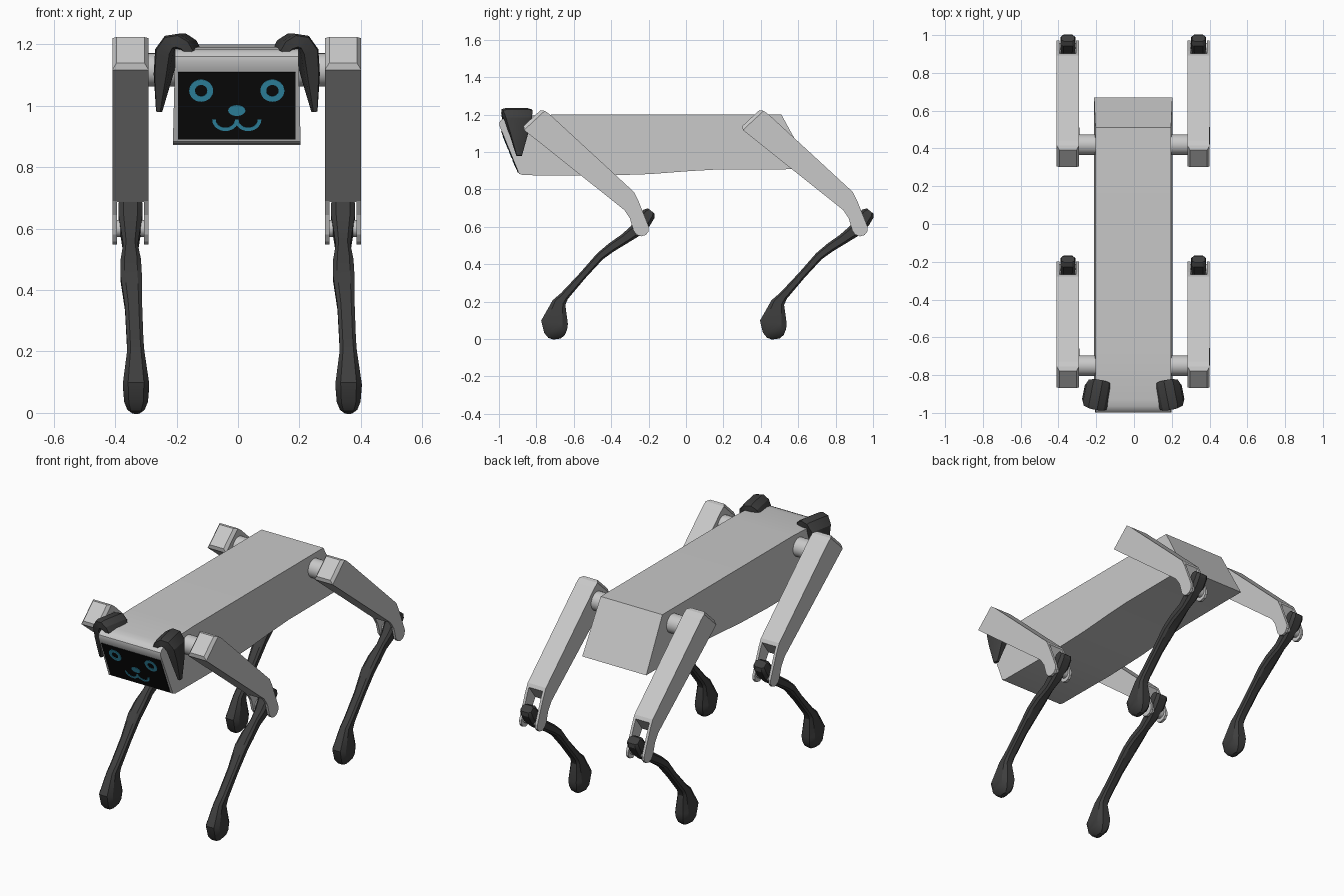
import bpy, bmesh, math
from mathutils import Matrix, Vector

if "Cube" in bpy.data.objects:
    bpy.data.objects.remove(bpy.data.objects["Cube"])

CX = -0.004            # body centre line
LEG_X, STRIDE = 0.346, 1.17


def material(name, rgb):
    m = bpy.data.materials.new(name)
    m.use_nodes = True
    m.diffuse_color = (*rgb, 1)
    m.node_tree.nodes["Principled BSDF"].inputs["Base Color"].default_value = (*rgb, 1)
    return m


GREY = material("light_grey", (0.58, 0.58, 0.58))
DARK = material("charcoal", (0.048, 0.048, 0.048))
BLACK = material("screen_black", (0.004, 0.004, 0.004))
BLUE = material("face_blue", (0.04, 0.33, 0.5))


def finish(name, bm, mat, smooth=30):
    bmesh.ops.recalc_face_normals(bm, faces=bm.faces)
    me = bpy.data.meshes.new(name)
    bm.to_mesh(me)
    bm.free()
    me.materials.append(mat)
    ob = bpy.data.objects.new(name, me)
    bpy.context.collection.objects.link(ob)
    if smooth:
        bpy.ops.object.select_all(action='DESELECT')
        ob.select_set(True)
        bpy.context.view_layer.objects.active = ob
        bpy.ops.object.shade_smooth_by_angle(angle=math.radians(smooth))
    return ob


def prism(profile, half, x=0.0, y=0.0):
    """Side profile (y, z) extruded across x; half is the half width at a height."""
    bm = bmesh.new()
    a, b = [[bm.verts.new((x + s * half(v), y + u, v)) for u, v in profile] for s in (-1, 1)]
    n = len(profile)
    bm.faces.new(a)
    bm.faces.new(b[::-1])
    sides = [bm.faces.new((a[i], b[i], b[(i + 1) % n], a[(i + 1) % n])) for i in range(n)]
    bmesh.ops.recalc_face_normals(bm, faces=bm.faces)
    return bm, sides


def loft(path, place, k=0.6):
    """Chamfered box sections (a, b, half thickness, half width, offset) along a path."""
    bm = bmesh.new()
    section = [(1, -k), (1, k), (k, 1), (-k, 1), (-1, k), (-1, -k), (-k, -1), (k, -1)]
    rings = []
    for i, (a, b, t, w, off) in enumerate(path):
        p, q = path[max(i - 1, 0)], path[min(i + 1, len(path) - 1)]
        d = Vector((q[0] - p[0], q[1] - p[1])).normalized()
        rings.append([bm.verts.new(place(a - d.y * t * s, b + d.x * t * s, off + w * c))
                      for s, c in section])
    for r, s in zip(rings, rings[1:]):
        for i in range(8):
            j = (i + 1) % 8
            bm.faces.new((r[i], r[j], s[j], s[i]))
    bm.faces.new(rings[0])
    bm.faces.new(rings[-1])
    return bm


def rod(name, mat, centre, radius, length):
    bm = bmesh.new()
    m = Matrix.Translation(centre) @ Matrix.Rotation(math.pi / 2, 4, 'Y')
    bmesh.ops.create_cone(bm, cap_ends=True, segments=32, radius1=radius,
                          radius2=radius, depth=length, matrix=m)
    return finish(name, bm, mat)


# Body with rounded brow and sloping tail end
body = [(-0.893, 0.884), (-0.988, 1.118), (-0.998, 1.143), (-0.997, 1.16), (-0.985, 1.175),
        (-0.965, 1.184), (-0.93, 1.19), (-0.7, 1.2), (0.51, 1.2), (0.67, 0.908),
        (0.18, 0.907), (0.02, 0.898), (-0.19, 0.882), (-0.46, 0.873), (-0.87, 0.876)]
bm, _ = prism(body, lambda z: 0.2 + 0.025 * (1.2 - z), CX)
finish("body", bm, GREY)

# Face plates lie in the tilted front plane
FACE = Matrix.Translation((CX, -0.941, 1.0)) @ Matrix.Rotation(math.radians(112.1), 4, 'X')


def plate(name, mat, outer, inner=None, closed=True, lift=0.0, thick=0.004):
    """Thin plate: one outline, or a band between two matching outlines."""
    bm = bmesh.new()
    a = [bm.verts.new((u, v, lift)) for u, v in outer]
    if inner:
        b = [bm.verts.new((u, v, lift)) for u, v in inner]
        for i in range(len(a) if closed else len(a) - 1):
            j = (i + 1) % len(a)
            bm.faces.new((a[i], a[j], b[j], b[i]))
    else:
        bm.faces.new(a)
    bmesh.ops.recalc_face_normals(bm, faces=bm.faces)
    ext = bmesh.ops.extrude_face_region(bm, geom=bm.faces[:], use_keep_orig=True)
    verts = [g for g in ext["geom"] if isinstance(g, bmesh.types.BMVert)]
    bmesh.ops.translate(bm, verts=verts, vec=(0, 0, thick))
    bm.transform(FACE)
    finish(name, bm, mat, 0)


def oval(cx, cy, rx, ry, n=32):
    return [(cx + rx * math.cos(math.tau * i / n), cy + ry * math.sin(math.tau * i / n))
            for i in range(n)]


plate("screen", BLACK, [(-0.192, -0.118), (0.192, -0.118), (0.192, 0.118), (-0.192, 0.118)],
      lift=-0.001)
for side, s in (("right", -1), ("left", 1)):
    plate(side + "_eye", BLUE, oval(s * 0.116, 0.055, 0.039, 0.039),
          oval(s * 0.116, 0.055, 0.02, 0.02), lift=0.003, thick=0.002)
    # Mouth half: an arc drooping from the middle to the cheek
    arcs = []
    for r in (0.006, -0.006):
        angles = [math.pi + math.pi * i / 14 for i in range(15)]
        arcs.append([(s * (0.037 + (0.037 + r) * math.cos(t)), -0.047 + (0.034 + r) * math.sin(t))
                     for t in angles])
    plate(side + "_mouth", BLUE, arcs[0], arcs[1], closed=False, lift=0.003, thick=0.002)
plate("nose", BLUE, oval(0, -0.015, 0.028, 0.019), lift=0.003, thick=0.002)

# Floppy ears: curl over the brow, then taper downward
ear = [(0.138, 1.172, 0.016), (0.155, 1.197, 0.021), (0.18, 1.21, 0.025), (0.207, 1.205, 0.028),
       (0.228, 1.175, 0.03), (0.24, 1.1, 0.025), (0.254, 0.98, 0.008)]
for side, s in (("right", -1), ("left", 1)):
    path = [(a, b, t, 0.014 + 0.29 * (b - 0.98), 0) for a, b, t in ear]
    bm = loft(path, lambda a, b, w: (s * (a - 0.2), w, b), 0.75)
    bm.transform(Matrix.Translation((CX + s * 0.2, -0.902, 0)) @
                 Matrix.Rotation(math.radians(s * 11), 4, 'Z'))
    finish(side + "_ear", bm, DARK)

# Legs
upper = [(-0.866, 1.117), (-0.755, 1.22), (-0.727, 1.2), (-0.278, 0.786), (-0.255, 0.74),
         (-0.199, 0.6), (-0.2, 0.575), (-0.215, 0.556), (-0.24, 0.549), (-0.265, 0.558),
         (-0.281, 0.58), (-0.3, 0.645), (-0.33, 0.69)]
slot = [(-0.354, 0.652), (-0.24, 0.805), (-0.1, 0.7), (-0.25, 0.45)]
lower = [(-0.186, 0.685, 0.022, 0.034, 0), (-0.198, 0.67, 0.037, 0.039, 0),
         (-0.225, 0.63, 0.04, 0.039, 0), (-0.275, 0.575, 0.034, 0.03, 0),
         (-0.33, 0.535, 0.028, 0.024, 0), (-0.4, 0.489, 0.025, 0.033, 0.001),
         (-0.46, 0.442, 0.022, 0.035, 0.002), (-0.55, 0.342, 0.02, 0.028, 0.01),
         (-0.65, 0.23, 0.024, 0.027, 0.015), (-0.679, 0.195, 0.036, 0.028, 0.017),
         (-0.703, 0.09, 0.072, 0.043, 0.018), (-0.697, 0.042, 0.062, 0.039, 0.018),
         (-0.692, 0.014, 0.045, 0.028, 0.018), (-0.69, 0.0, 0.02, 0.012, 0.018)]

for end, dy in (("front", 0), ("back", STRIDE)):
    for side, s in (("right", -1), ("left", 1)):
        name, x = f"{end}_{side}_", CX + s * LEG_X
        # Upper leg with raised hip cap and forked knee
        bm, sides = prism(upper, lambda z: 0.059, x, dy)
        bmesh.ops.inset_individual(bm, faces=[sides[0]], thickness=0.02, depth=0.018)
        leg = finish(name + "upper_leg", bm, GREY, 0)
        cutter = finish("slot_cutter", prism(slot, lambda z: 0.044, x, dy)[0], GREY, 0)
        cut = leg.modifiers.new("knee_slot", 'BOOLEAN')
        cut.operation, cut.object, cut.solver = 'DIFFERENCE', cutter, 'EXACT'
        dg = bpy.context.evaluated_depsgraph_get()
        leg.data = bpy.data.meshes.new_from_object(leg.evaluated_get(dg))
        leg.modifiers.clear()
        bpy.data.objects.remove(cutter)
        # Lower leg and foot
        finish(name + "lower_leg", loft(lower, lambda a, b, w: (x + w, a + dy, b)), DARK)
        # Joints
        rod(name + "knee_pin", GREY, (x, -0.24 + dy, 0.6), 0.028, 0.1)
        rod(name + "hip_axle", GREY, (CX + s * 0.24, -0.75 + dy, 1.117), 0.054, 0.12)
